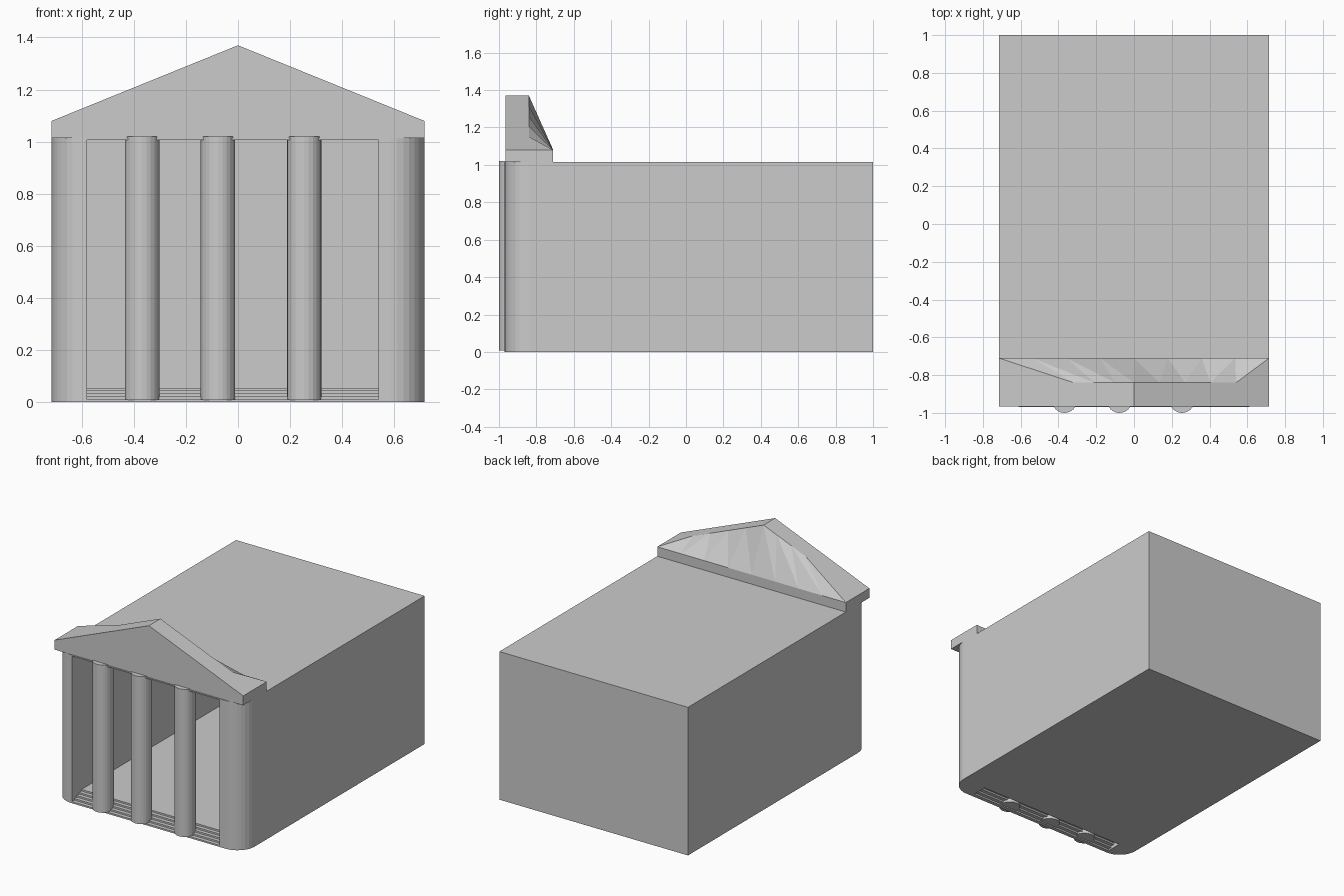
import bpy, bmesh, math
from mathutils import Vector

if "Cube" in bpy.data.objects:
    bpy.data.objects.remove(bpy.data.objects["Cube"])


def finish(name, bm):
    bmesh.ops.recalc_face_normals(bm, faces=bm.faces)
    me = bpy.data.meshes.new(name)
    bm.to_mesh(me)
    bm.free()
    ob = bpy.data.objects.new(name, me)
    bpy.context.collection.objects.link(ob)
    return ob


def prism(name, outline, direction):
    """Extrude a closed outline of 3D points along a vector."""
    bm = bmesh.new()
    face = bm.faces.new([bm.verts.new(p) for p in outline])
    new = bmesh.ops.extrude_face_region(bm, geom=[face], use_keep_orig=True)["geom"]
    verts = [g for g in new if isinstance(g, bmesh.types.BMVert)]
    bmesh.ops.translate(bm, verts=verts, vec=Vector(direction))
    return finish(name, bm)


def box(name, x0, x1, y0, y1, z0, z1):
    return prism(name, [(x0, y0, z0), (x1, y0, z0), (x1, y1, z0), (x0, y1, z0)],
                 (0, 0, z1 - z0))


W, FRONT, H = 0.715, -0.97, 1.015
IN_L, IN_R, IN_BACK = -0.58, 0.54, 0.86
R, STEP_TOP, STEP_BACK = 0.13, 0.055, -0.84

# walls: U-shaped footprint with rounded front corners
quarter = [(math.sin(math.pi * i / 16), math.cos(math.pi * i / 16)) for i in range(9)]
right = [(W - R + R * s, FRONT + R - R * c, 0) for s, c in quarter]
left = [(-x, y, 0) for x, y, z in reversed(right)]
footprint = ([(IN_R, FRONT, 0)] + right + [(W, 1, 0), (-W, 1, 0)] + left
             + [(IN_L, FRONT, 0), (IN_L, IN_BACK, 0), (IN_R, IN_BACK, 0)])
prism("walls", footprint, (0, 0, H))

# floor and thin flat roof inside the walls
box("floor", IN_L, IN_R, STEP_BACK, IN_BACK, 0, STEP_TOP)
box("roof", IN_L, IN_R, FRONT, IN_BACK, H - 0.008, H)

# entrance steps, thin treads rising to the floor
n = 5
run, rise = (STEP_BACK - FRONT) / n, STEP_TOP / n
for i in range(n):
    y = FRONT + i * run
    box(f"step_{i + 1}", IN_L, IN_R, y, y + run, i * rise, (i + 1) * rise)

# columns
for i, x in enumerate((-0.368, -0.077, 0.254)):
    ring = [(x + 0.066 * math.cos(a), -0.934 + 0.066 * math.sin(a), 0.008)
            for a in (math.tau * k / 24 for k in range(24))]
    prism(f"column_{i + 1}", ring, (0, 0, 1.012))

# pediment: gabled front and the slab behind it
EAVE, APEX, PF, PM, PB = 1.08, 1.37, -0.965, -0.84, -0.71
prism("pediment", [(-W, PF, H), (W, PF, H), (W, PF, EAVE), (0, PF, APEX), (-W, PF, EAVE)],
      (0, PM - PF, 0))
box("pediment_base", -W, W, PM, PB, H, EAVE)

# faceted sloping back of the pediment
bm = bmesh.new()


def gable(x):
    return (x, PM, APEX - (APEX - EAVE) * abs(x) / W)


tops_x = [-0.43, -0.32, -0.21, -0.1, 0, 0.135, 0.27, 0.405, 0.54]
tops = [bm.verts.new(gable(x)) for x in tops_x]
lows = [bm.verts.new((-W + 2 * W * i / 8, PB, EAVE)) for i in range(9)]
for i in range(8):
    bm.faces.new((lows[i], lows[i + 1], tops[i + 1]))
    bm.faces.new((lows[i], tops[i + 1], tops[i]))
for side, k in ((-1, 0), (1, 8)):
    bm.faces.new((tops[k], lows[k], bm.verts.new((side * W, PM, EAVE))))
finish("pediment_back", bm)
